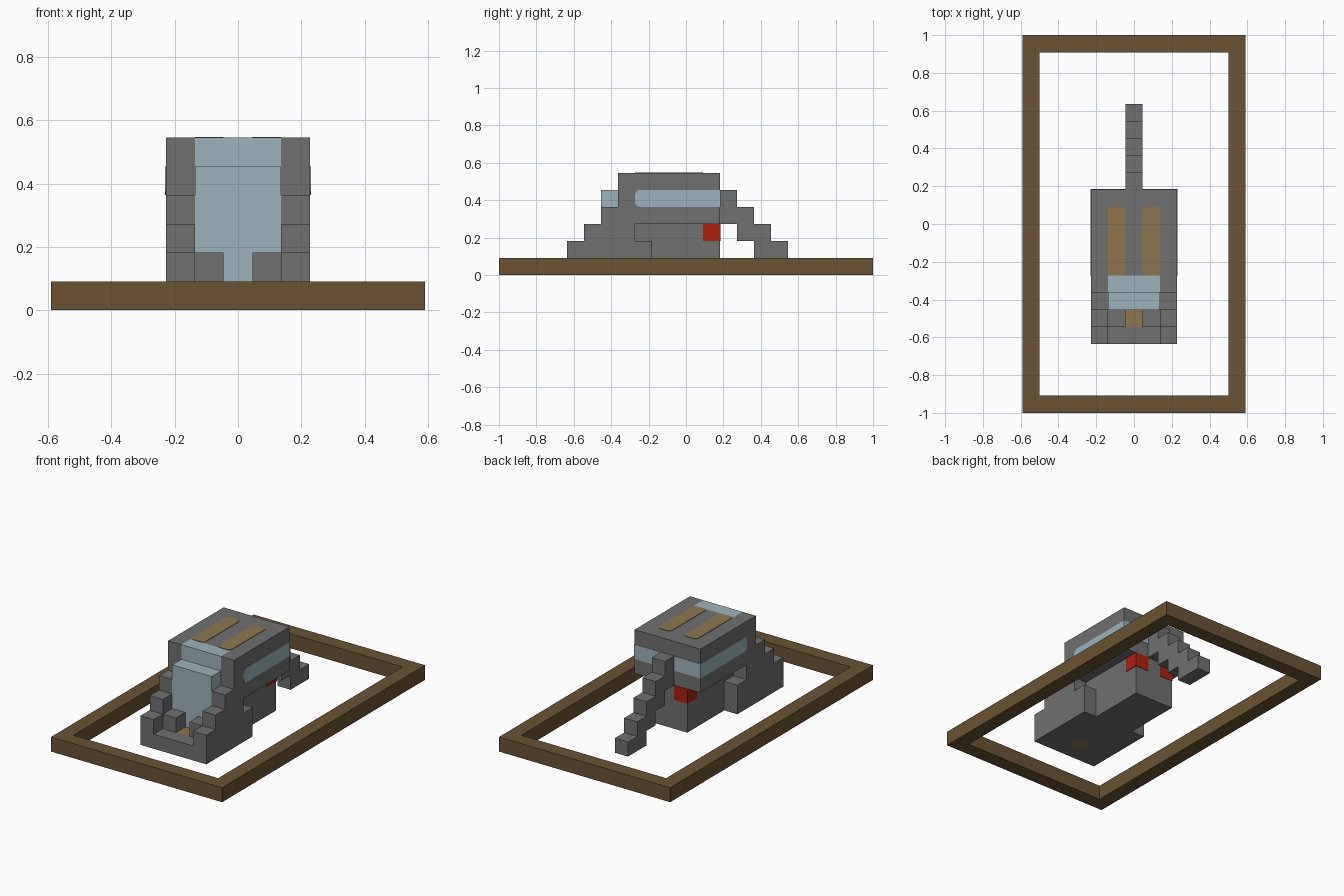
import bpy
import bmesh
from math import sin, cos, pi
from mathutils import Vector

U = 1 / 11        # size of one block
SKIN = 0.03       # plate thickness in blocks

if "Cube" in bpy.data.objects:
    bpy.data.objects.remove(bpy.data.objects["Cube"], do_unlink=True)


def material(name, r, g, b):
    mat = bpy.data.materials.new(name)
    mat.use_nodes = True
    mat.diffuse_color = (r, g, b, 1)
    bsdf = mat.node_tree.nodes["Principled BSDF"]
    bsdf.inputs["Base Color"].default_value = (r, g, b, 1)
    bsdf.inputs["Roughness"].default_value = 0.9
    return mat


grey = material("stone_grey", 0.162, 0.162, 0.162)
glass = material("pale_blue", 0.337, 0.456, 0.503)
wood = material("dark_wood", 0.147, 0.084, 0.033)
tan = material("tan", 0.275, 0.181, 0.074)
red = material("red", 0.413, 0.015, 0.005)


def prism(name, outline, lo, hi, mat, axis="x"):
    """Extrude an outline (yz for axis x, xy for axis z) from lo to hi, in blocks."""
    bm = bmesh.new()
    place = (lambda a, b: (lo, a, b)) if axis == "x" else (lambda a, b: (a, b, lo))
    face = bm.faces.new([bm.verts.new(place(a, b)) for a, b in outline])
    step = Vector((hi - lo, 0, 0)) if axis == "x" else Vector((0, 0, hi - lo))
    grown = bmesh.ops.extrude_face_region(bm, geom=[face])["geom"]
    bmesh.ops.translate(bm, vec=step, verts=[g for g in grown if isinstance(g, bmesh.types.BMVert)])
    bmesh.ops.scale(bm, vec=(U, U, U), verts=bm.verts)
    bmesh.ops.recalc_face_normals(bm, faces=bm.faces)
    mesh = bpy.data.meshes.new(name)
    bm.to_mesh(mesh)
    bm.free()
    mesh.materials.append(mat)
    obj = bpy.data.objects.new(name, mesh)
    bpy.context.collection.objects.link(obj)
    return obj


def block(name, x, y, z, mat):
    return prism(name, [(y[0], z[0]), (y[1], z[0]), (y[1], z[1]), (y[0], z[1])], x[0], x[1], mat)


def rounded(a, b, r, square_end=False):
    """Rectangle outline with rounded corners; square_end keeps the far end of a sharp."""
    pts = []
    for i, (ca, cb) in enumerate([(a[1], b[1]), (a[0], b[1]), (a[0], b[0]), (a[1], b[0])]):
        if square_end and ca == a[1]:
            pts.append((ca, cb))
            continue
        oa = ca - r if ca == a[1] else ca + r
        ob = cb - r if cb == b[1] else cb + r
        for k in range(4):
            t = pi / 2 * (i + k / 3)
            pts.append((oa + r * cos(t), ob + r * sin(t)))
    return pts


# Ground frame
for side, s in (("left", 1), ("right", -1)):
    block(f"frame_rail_{side}", sorted((5.5 * s, 6.5 * s)), (-11, 11), (0, 1), wood)
for end, s in (("back", 1), ("front", -1)):
    block(f"frame_rail_{end}", (-5.5, 5.5), sorted((10 * s, 11 * s)), (0, 1), wood)

# Stepped side walls and mirrored details
wall = [(-7, 0), (-2, 0), (-2, 2), (-3, 2), (-3, 3), (2, 3), (2, 6),
        (-4, 6), (-4, 4), (-5, 4), (-5, 3), (-6, 3), (-6, 2), (-7, 2)]
for side, s in (("left", 1), ("right", -1)):
    prism(f"side_wall_{side}", wall, 1.5 * s, 2.5 * s, grey)
    prism(f"side_window_{side}", rounded((-3, 2 + SKIN), (4, 5), 0.3, True),
          2.5 * s, (2.5 + SKIN) * s, glass)
    block(f"nose_block_{side}", sorted((0.5 * s, 1.5 * s)), (-6, -5), (0, 2), grey)
    block(f"rear_light_{side}", sorted((0.5 * s, (1.5 + SKIN) * s)),
          (1, 2 + SKIN), (2, 3), red)
    prism(f"roof_strip_{side}", rounded(sorted((0.5 * s, 1.5 * s)), (-3, 1), 0.25),
          6, 6 + SKIN, tan, "z")

# Body core between the walls
core = [(-5, 0), (2, 0), (2, 6), (-3, 6), (-3, 5), (-4, 5), (-4, 1), (-5, 1)]
prism("body_core", core, -1.5, 1.5, grey)
block("nose_sill", (-1.5, 1.5), (-7, -6), (0, 1), grey)
block("nose_floor", (-0.5, 0.5), (-6, -5), (0, 1), tan)

# Glass
block("windscreen", (-1.5, 1.5), (-5, -4), (1, 5), glass)
block("upper_windscreen", (-1.5, 1.5), (-4, -3), (5, 6), glass)
block("rear_window", (-2.5, 2.5), (2, 2 + SKIN), (4, 5), glass)

# Tail stepping down to the ground
for i in range(5):
    block(f"tail_step_{i + 1}", (-0.5, 0.5), (2 + i, 3 + i), (max(3 - i, 0), 5 - i), grey)
